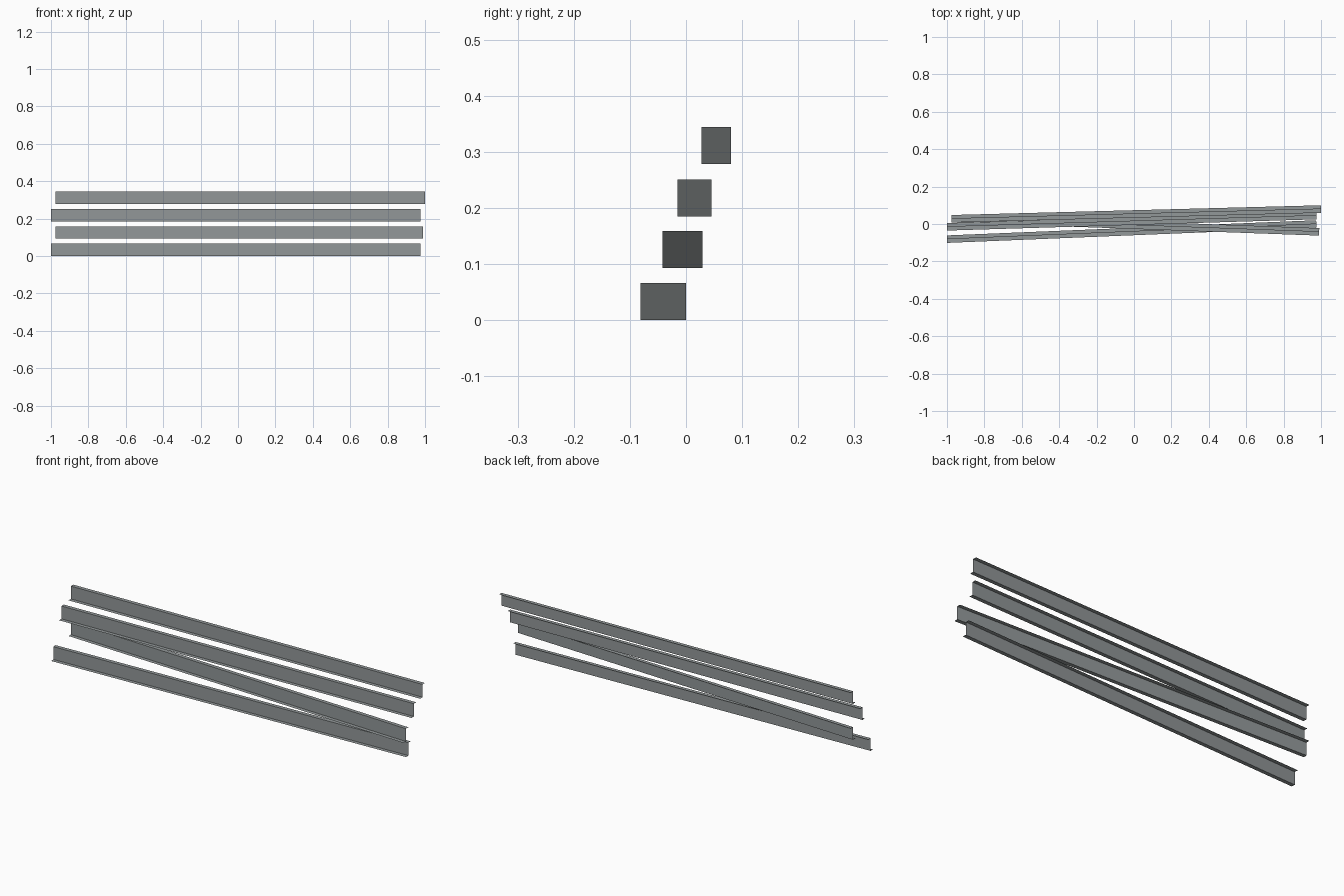
import bpy
import bmesh
from math import atan2, hypot
from mathutils import Matrix, Vector

cube = bpy.data.objects.get("Cube")
if cube:
    bpy.data.objects.remove(cube, do_unlink=True)

HEIGHT, FLANGE = 0.066, 0.02

# Bare steel
steel = bpy.data.materials.new("steel_grey")
steel.use_nodes = True
colour = (0.29, 0.315, 0.32, 1.0)
steel.diffuse_color = colour
steel.node_tree.nodes["Principled BSDF"].inputs["Base Color"].default_value = colour


def z_purlin(name, start, end, base):
    """Sheet Z-section swept from start to end (x, y), resting at height base."""
    dx, dy = end[0] - start[0], end[1] - start[1]
    length = hypot(dx, dy)
    # Bottom flange to the front, web, top flange to the back
    profile = [(-FLANGE, 0), (0, 0), (0, HEIGHT), (FLANGE, HEIGHT)]
    bm = bmesh.new()
    verts = [bm.verts.new((0, y, z)) for y, z in profile]
    edges = [bm.edges.new(pair) for pair in zip(verts, verts[1:])]
    swept = bmesh.ops.extrude_edge_only(bm, edges=edges)["geom"]
    far_end = [v for v in swept if isinstance(v, bmesh.types.BMVert)]
    bmesh.ops.translate(bm, verts=far_end, vec=(length, 0, 0))
    bmesh.ops.recalc_face_normals(bm, faces=bm.faces[:])
    # Web faces the front
    web = max(bm.faces, key=lambda f: f.calc_area())
    if web.normal.y > 0:
        bmesh.ops.reverse_faces(bm, faces=bm.faces[:])
    mesh = bpy.data.meshes.new(name)
    bm.to_mesh(mesh)
    bm.free()
    mesh.materials.append(steel)
    obj = bpy.data.objects.new(name, mesh)
    obj.matrix_world = (Matrix.Translation(Vector((*start, base)))
                        @ Matrix.Rotation(atan2(dy, dx), 4, "Z"))
    bpy.context.collection.objects.link(obj)


# Four rails stacked with gaps, each slightly askew
z_purlin("bottom_rail", (-1.0, -0.081), (0.975, 0.0), 0.0)
z_purlin("lower_middle_rail", (-0.976, 0.029), (0.99, -0.042), 0.093)
z_purlin("upper_middle_rail", (-1.0, -0.015), (0.975, 0.045), 0.185)
z_purlin("top_rail", (-0.976, 0.028), (1.0, 0.08), 0.278)
